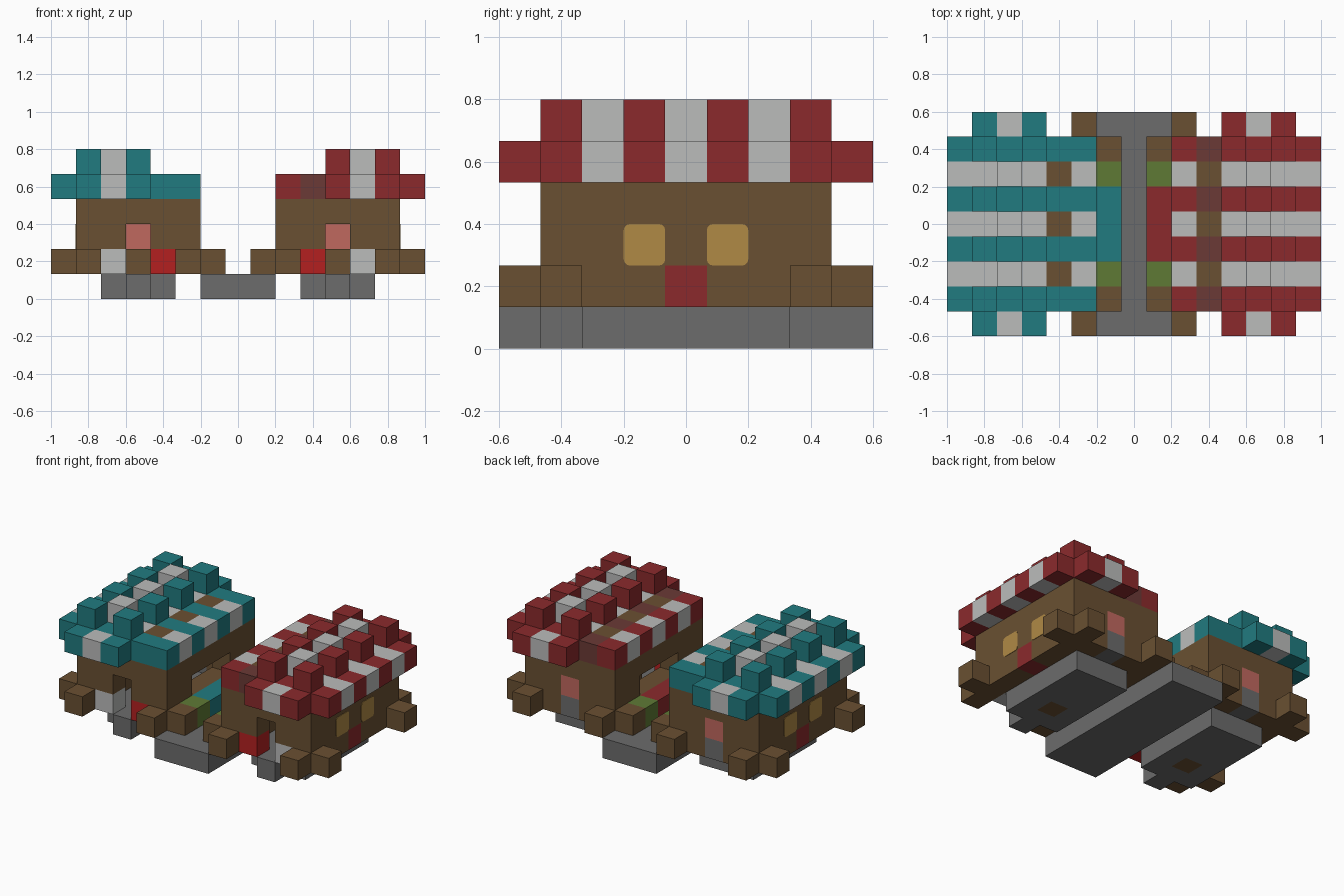
import bpy, bmesh
from mathutils import Vector, Matrix

if "Cube" in bpy.data.objects:
    bpy.data.objects.remove(bpy.data.objects["Cube"])

U = 2 / 15                      # edge of one block
NX, NY = 15, 9                  # blocks across and deep


def material(name, hex_code):
    """Flat material from an sRGB hex colour."""
    rgb = []
    for i in range(0, 6, 2):
        c = int(hex_code[i:i + 2], 16) / 255
        rgb.append(c / 12.92 if c <= 0.04045 else ((c + 0.055) / 1.055) ** 2.4)
    mat = bpy.data.materials.new(name)
    mat.use_nodes = True
    mat.diffuse_color = (*rgb, 1)
    shader = next(n for n in mat.node_tree.nodes if n.type == 'BSDF_PRINCIPLED')
    shader.inputs["Base Color"].default_value = (*rgb, 1)
    return mat


COLOURS = {
    "stone": "6c6c6c", "wood": "6a5032", "teal": "217b80", "crimson": "8b2a2c",
    "white": "bbbcbb", "gold": "b08a45", "pink": "c0685f", "red": "b32020",
    "leaf": "5f7a35", "maroon": "6b3a36",
}
MATS = {name: material(name, code) for name, code in COLOURS.items()}

grid = {}                       # block position -> (part name, colour)


def fill(part, colour, xs, ys, zs, flip=False):
    for x in xs:
        for y in ys:
            for z in zs:
                grid[NX - 1 - x if flip else x, y, z] = (part, colour)


def clear(xs, ys, zs, flip):
    for x in xs:
        for y in ys:
            for z in zs:
                grid.pop((NX - 1 - x if flip else x, y, z), None)


def shop(side, cloth, ridge_cloth, flip):
    """One stall; the unflipped one stands at -x, its counter towards the middle."""
    def put(part, colour, xs, ys, zs):
        fill(f"{side}_{part}", colour, xs, ys, zs, flip)

    # floor, front step and post
    put("floor", "stone", range(2, 5), range(2, 7), [0])
    put("step", "stone", [3], [1], [0])
    put("post", "wood", [3], [3], [0, 1])

    # hollow walls
    for x in (1, 5):
        put("walls", "wood", [x], range(1, 8), range(1, 4))
    for y in (1, 7):
        put("walls", "wood", range(2, 5), [y], range(1, 4))

    # front doorway and the wide serving hatch
    clear([3], [1], [1, 2], flip)
    clear([5], [3, 4, 5], [2], flip)

    # coloured blocks set into the walls
    put("white_crate", "white", [2], [1], [1])
    put("red_crate", "red", [4], [1], [1])
    put("back_door_top", "pink", [3], [7], [2])
    put("back_door_base", "stone", [3], [7], [1])
    put("side_door", "crimson", [1], [4], [1])

    # corner buttresses
    for y, y_out in ((1, 0), (7, 8)):
        put("buttresses", "wood", [0, 6], [y], [1])
        put("buttresses", "wood", [1, 5], [y_out], [1])

    # counter with plants at both ends
    put("counter", cloth, [6], [3, 4, 5], [1])
    put("plants", "leaf", [6], [2, 6], [1])

    # striped roof with a checkered top layer
    for y in range(1, 8):
        striped = y % 2 == 0
        put("roof", "white" if striped else cloth, range(6), [y], [4])
        put("roof", "wood" if striped else ridge_cloth, [4], [y], [4])
        put("roof_top", "white" if striped else cloth, [2] if striped else [1, 3], [y], [5])
    for y in (0, 8):
        put("roof", cloth, [1, 3], [y], [4])
        put("roof", "white", [2], [y], [4])


shop("right", "teal", "teal", False)
shop("left", "crimson", "maroon", True)
fill("path", "stone", range(6, 9), range(NY), [0])


def corner(x, y, z):
    return Vector(((x - NX / 2) * U, (y - NY / 2) * U, z * U))


def build_part(part):
    """Skin the blocks of one part, leaving out faces hidden between blocks."""
    bm = bmesh.new()
    used, verts = [], {}
    for cell, (owner, colour) in grid.items():
        if owner != part:
            continue
        if colour not in used:
            used.append(colour)
        for axis in range(3):
            for step in (0, 1):
                near = list(cell)
                near[axis] += 2 * step - 1
                if tuple(near) in grid:
                    continue
                loop = []
                for a, b in ((0, 0), (1, 0), (1, 1), (0, 1)):
                    p = list(cell)
                    p[axis] += step
                    p[(axis + 1) % 3] += a
                    p[(axis + 2) % 3] += b
                    key = tuple(p)
                    if key not in verts:
                        verts[key] = bm.verts.new(corner(*key))
                    loop.append(verts[key])
                face = bm.faces.new(loop if step else loop[::-1])
                face.material_index = used.index(colour)
    finish(part, bm, used)


def finish(name, bm, colours):
    mesh = bpy.data.meshes.new(name)
    bm.to_mesh(mesh)
    bm.free()
    for c in colours:
        mesh.materials.append(MATS[c])
    bpy.context.collection.objects.link(bpy.data.objects.new(name, mesh))


for part in sorted({owner for owner, _ in grid.values()}):
    build_part(part)


# rounded window panes on the outer walls
def pane(name, x, y, z):
    bm = bmesh.new()
    bmesh.ops.create_cube(bm, size=1, matrix=Matrix.Diagonal((0.006, U, U, 1)))
    edges = [e for e in bm.edges if abs((e.verts[0].co - e.verts[1].co).x) > 0.001]
    bmesh.ops.bevel(bm, geom=edges, offset=0.02, segments=3, profile=0.5, affect='EDGES')
    bmesh.ops.translate(bm, verts=bm.verts, vec=(x, y, z))
    finish(name, bm, ["gold"])


for side, sign in (("left", 1), ("right", -1)):
    for place, y in (("front", -U), ("back", U)):
        pane(f"{side}_{place}_window", sign * 6.5 * U, y, 2.5 * U)
